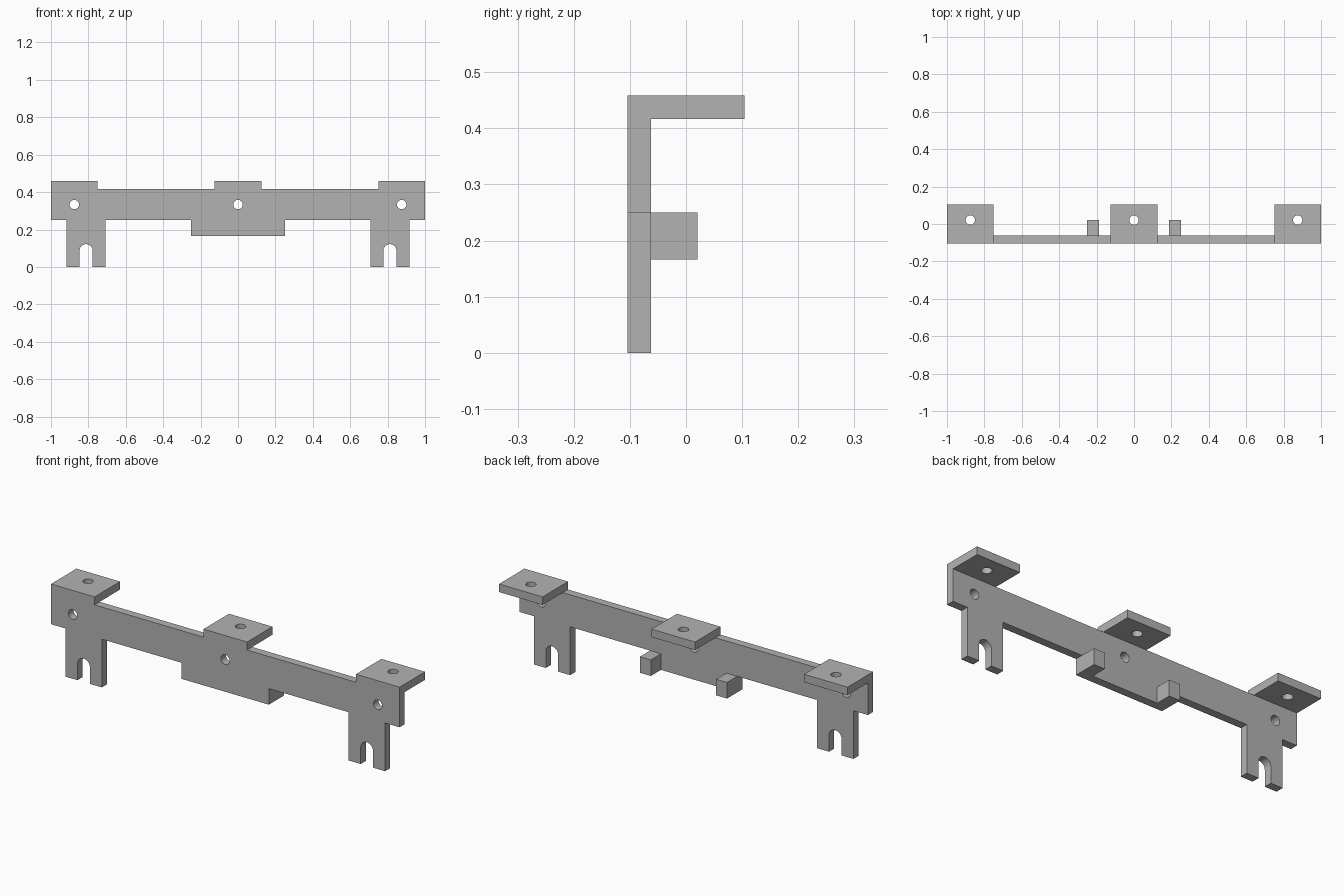
import bpy, bmesh, math
from mathutils import Matrix, Vector

if "Cube" in bpy.data.objects:
    bpy.data.objects.remove(bpy.data.objects["Cube"], do_unlink=True)

U = 1 / 24            # design grid: the bracket is 48 units long
FRONT = -2.5          # front face of the back plate, in grid units

grey = bpy.data.materials.new("plain grey")
grey.use_nodes = True
grey.diffuse_color = (0.45, 0.45, 0.45, 1)
grey.node_tree.nodes["Principled BSDF"].inputs["Base Color"].default_value = (0.45, 0.45, 0.45, 1)


def finish(bm, name):
    bmesh.ops.recalc_face_normals(bm, faces=bm.faces)
    bmesh.ops.scale(bm, vec=(U, U, U), verts=bm.verts)
    mesh = bpy.data.meshes.new(name)
    bm.to_mesh(mesh)
    bm.free()
    mesh.materials.append(grey)
    obj = bpy.data.objects.new(name, mesh)
    bpy.context.collection.objects.link(obj)
    return obj


def slab(name, outline, y0, y1):
    """Extrude an x-z outline from y0 to y1."""
    bm = bmesh.new()
    face = bm.faces.new([bm.verts.new((x, y0, z)) for x, z in outline])
    new = bmesh.ops.extrude_face_region(bm, geom=[face])["geom"]
    bmesh.ops.translate(bm, vec=(0, y1 - y0, 0),
                        verts=[v for v in new if isinstance(v, bmesh.types.BMVert)])
    return finish(bm, name)


def box(name, x0, x1, y0, y1, z0, z1):
    return slab(name, [(x0, z0), (x1, z0), (x1, z1), (x0, z1)], y0, y1)


def drill(name, centre, axis):
    """Cylindrical hole cutter."""
    turn = Vector((0, 0, 1)).rotation_difference(Vector(axis)).to_matrix().to_4x4()
    bm = bmesh.new()
    bmesh.ops.create_cone(bm, cap_ends=True, segments=32, radius1=0.6, radius2=0.6,
                          depth=1.6, matrix=Matrix.Translation(centre) @ turn)
    return finish(bm, name)


def combine(body, tool, operation):
    mod = body.modifiers.new(operation, "BOOLEAN")
    mod.operation, mod.solver, mod.object = operation, "EXACT", tool
    bpy.context.view_layer.objects.active = body
    bpy.ops.object.modifier_apply(modifier=mod.name)
    bpy.data.objects.remove(tool, do_unlink=True)


# Back plate: right half of the outline with slotted leg, then mirrored
slot_x, slot_r, slot_z = 19.5, 0.85, 2.07
arch = [(slot_x - slot_r * math.cos(a), slot_z + slot_r * math.sin(a))
        for a in (math.pi * i / 16 for i in range(17))]
half = ([(6, 4), (6, 6), (17, 6), (17, 0), (slot_x - slot_r, 0)] + arch
        + [(slot_x + slot_r, 0), (22, 0), (22, 6), (24, 6),
           (24, 11), (18, 11), (18, 10), (3, 10), (3, 11)])
outline = half + [(-x, z) for x, z in reversed(half)]
bracket = slab("mounting_bracket", outline, FRONT, FRONT + 1)

# Top flanges with their screw holes, and holes through the plate
for x in (-21, 0, 21):
    combine(bracket, box("flange", x - 3, x + 3, FRONT, FRONT + 5, 10, 11), "UNION")
    combine(bracket, drill("flange_hole", (x, 0.5, 10.5), (0, 0, 1)), "DIFFERENCE")
    combine(bracket, drill("plate_hole", (x, FRONT + 0.5, 8), (0, 1, 0)), "DIFFERENCE")

# Rear pegs on the lower middle section
for x in (-5.25, 5.25):
    combine(bracket, box("peg", x - 0.75, x + 0.75, FRONT + 0.5, FRONT + 3, 4, 6), "UNION")

# Merge coplanar faces, then smooth only the round walls
bm = bmesh.new()
bm.from_mesh(bracket.data)
bmesh.ops.remove_doubles(bm, verts=bm.verts, dist=1e-5)
bmesh.ops.dissolve_limit(bm, angle_limit=math.radians(1), verts=bm.verts, edges=bm.edges)
bm.to_mesh(bracket.data)
bm.free()
bpy.ops.object.select_all(action="DESELECT")
bracket.select_set(True)
bpy.context.view_layer.objects.active = bracket
bpy.ops.object.shade_smooth_by_angle(angle=math.radians(30))
